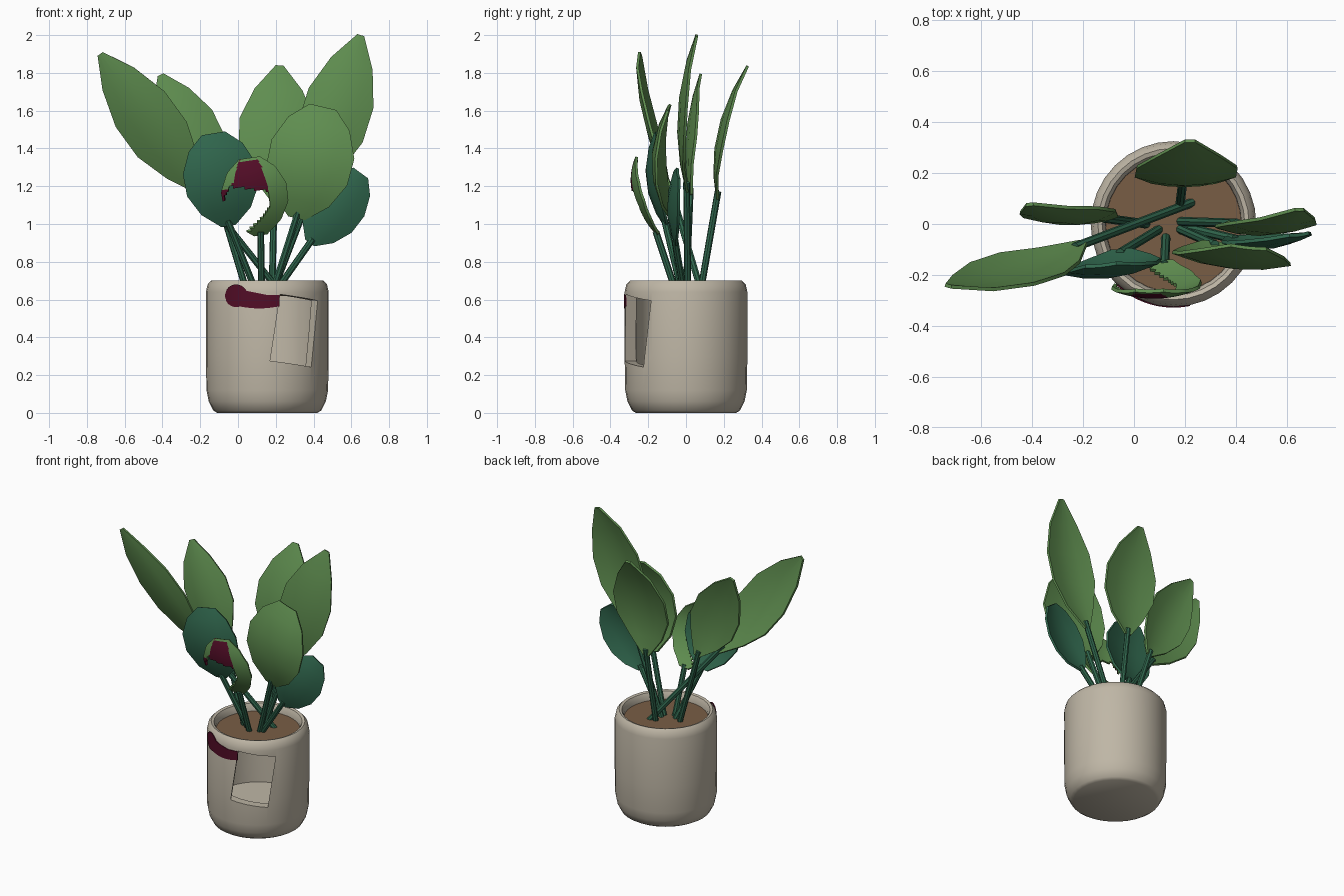
import bpy, bmesh, math
from mathutils import Vector

if "Cube" in bpy.data.objects:
    bpy.data.objects.remove(bpy.data.objects["Cube"])

CX, R = 0.155, 0.325  # pot centre and radius


def mat(name, rgb):
    m = bpy.data.materials.new(name)
    m.diffuse_color = (*rgb, 1)
    m.use_nodes = True
    m.node_tree.nodes["Principled BSDF"].inputs["Base Color"].default_value = m.diffuse_color
    return m


CREAM = mat("cream clay", (0.52, 0.47, 0.38))
SOIL = mat("brown soil", (0.19, 0.11, 0.06))
GREEN = mat("leaf green", (0.115, 0.27, 0.08))
TEAL = mat("dark leaf green", (0.03, 0.135, 0.075))
RED = mat("crimson", (0.085, 0.004, 0.02))


def make(name, verts, faces, mats, smooth=40):
    me = bpy.data.meshes.new(name)
    me.from_pydata(verts, [], faces)
    ob = bpy.data.objects.new(name, me)
    bpy.context.collection.objects.link(ob)
    for m in mats:
        me.materials.append(m)
    bm = bmesh.new()
    bm.from_mesh(me)
    bmesh.ops.recalc_face_normals(bm, faces=bm.faces)
    bm.to_mesh(me)
    bm.free()
    return ob


def smooth(ob, deg=40):
    bpy.ops.object.select_all(action='DESELECT')
    ob.select_set(True)
    bpy.context.view_layer.objects.active = ob
    bpy.ops.object.shade_smooth_by_angle(angle=math.radians(deg))


def lathe(name, profile, m, n=32):
    verts, faces = [], []
    for r, z in profile:
        for i in range(n):
            a = 2 * math.pi * i / n
            verts.append((CX + r * math.cos(a), r * math.sin(a), z))
    k = len(profile)
    for j in range(k - 1):
        for i in range(n):
            i2 = (i + 1) % n
            faces.append((j*n + i, j*n + i2, (j+1)*n + i2, (j+1)*n + i))
    faces += [tuple(range(n)), tuple(range((k-1)*n, k*n))]
    return make(name, verts, faces, [m])


# Pot: hollow, rounded rim and chamfered foot
pot = lathe("pot", [(0.265, 0), (0.285, 0.012), (0.31, 0.06), (0.322, 0.12), (R, 0.3),
                    (R, 0.64), (0.316, 0.68), (0.297, 0.70), (0.28, 0.695),
                    (0.267, 0.67), (0.265, 0.63), (0.265, 0.15)], CREAM)

# Tilted window broken out of the front right wall
yaw = math.radians(29)
bpy.ops.mesh.primitive_cube_add(size=1)
cut = bpy.context.object
cut.name = "window_cutter"
cut.scale = (0.24, 0.24, 0.355)
cut.rotation_euler = (0, math.radians(8), yaw)
cut.location = (CX + 0.3 * math.sin(yaw), -0.3 * math.cos(yaw), 0.435)
cut.hide_render = True
cut.hide_set(True)
mod = pot.modifiers.new("window", 'BOOLEAN')
mod.object = cut
mod.solver = 'EXACT'
bpy.context.view_layer.objects.active = pot
bpy.ops.object.modifier_apply(modifier="window")
bpy.data.objects.remove(cut)
smooth(pot)

# Soil disc
lathe("soil", [(0.268, 0.62), (0.268, 0.645)], SOIL)

# Crimson smear wrapped on the pot: round blob running into a band
verts, faces = [], []
N = 30
for i in range(N + 1):
    x = -0.07 + 0.29 * i / N
    blob = math.sqrt(max(0, 0.06**2 - (x + 0.01)**2))
    lo, hi = 0.62 - blob, 0.62 + blob
    if x > 0:
        top = 0.655 - 0.03 * min(1, x / 0.15)
        bot = 0.565 - 0.012 * math.sin(x * 14)
        lo, hi = (min(lo, bot), max(hi, top)) if blob else (bot, top)
    dx = x - CX
    for r in (R - 0.003, R + 0.003):
        y = -math.sqrt(r * r - dx * dx)
        verts += [(x, y, lo), (x, y, hi)]
for i in range(N):
    a, b = 4 * i, 4 * i + 4
    faces += [(a+2, b+2, b+3, a+3), (a, a+1, b+1, b), (a, b, b+2, a+2), (a+1, a+3, b+3, b+1)]
faces += [(0, 2, 3, 1), (4*N, 4*N+1, 4*N+3, 4*N+2)]
smooth(make("crimson_smear", verts, faces, [RED]))


# Leaves
POINTED = [(0, .12), (.18, .62), (.38, .97), (.6, .97), (.82, .62), (1, .1)]
BLUNT = [(0, .2), (.16, .68), (.38, .98), (.62, 1), (.85, .74), (1, .32)]


def interp(table, t):
    for (a, p), (b, q) in zip(table, table[1:]):
        if t <= b:
            return p + (q - p) * (t - a) / (b - a)
    return table[-1][1]


def leaf(name, base, mid_y, tip, half, shape, m, lean=0.0, ts=None, cols=4, cull=None, paint=None):
    base, tip = Vector(base), Vector(tip)
    axis = tip - base
    side = Vector((axis.z, 0, -axis.x)).normalized() + Vector((0, lean, 0))
    bow = mid_y - (base.y + tip.y) / 2
    ts = ts or [t for t, _ in shape]
    verts, faces = [], []
    for t in ts:
        w = half * interp(shape, t)
        for c in range(cols + 1):
            s = 2 * c / cols - 1
            p = base + axis * t + side * (w * s)
            p.y += bow * 4 * t * (1 - t) + 0.035 * (s * w / half) ** 2
            verts.append(p)
    n = cols + 1
    for j in range(len(ts) - 1):
        for c in range(cols):
            f = (j*n + c, j*n + c + 1, (j+1)*n + c + 1, (j+1)*n + c)
            mid = sum((verts[i] for i in f), Vector()) / 4
            if not (cull and cull(mid.x, mid.z)):
                faces.append(f)
    ob = make(name, verts, faces, [m, RED])
    bm = bmesh.new()
    bm.from_mesh(ob.data)
    bmesh.ops.delete(bm, geom=[v for v in bm.verts if not v.link_faces], context='VERTS')
    bmesh.ops.solidify(bm, geom=bm.faces[:], thickness=0.014)
    bmesh.ops.recalc_face_normals(bm, faces=bm.faces)
    for f in bm.faces:
        c = f.calc_center_median()
        if paint and f.normal.y < -0.2 and paint(c.x, c.z):
            f.material_index = 1
    bm.to_mesh(ob.data)
    bm.free()
    smooth(ob)


def stem(name, a, b, r=0.018, n=8):
    a, b = Vector(a), Vector(b)
    q = (b - a).to_track_quat('Z', 'Y')
    verts = []
    for p in (a, b):
        for i in range(n):
            t = 2 * math.pi * i / n
            verts.append(p + q @ Vector((r * math.cos(t), r * math.sin(t), 0)))
    faces = [(i, (i+1) % n, n + (i+1) % n, n + i) for i in range(n)]
    faces += [tuple(range(n)), tuple(range(n, 2*n))]
    smooth(make(name, verts, faces, [TEAL]))


# name, stem foot (x, y), leaf base, middle y, tip, half width, outline, colour, lean
LEAVES = [
    ("far_left", (.23, .085), (-.20, -.08, 1.17), -.22, (-.73, -.25, 1.90), .165, POINTED, GREEN, -.25),
    ("back_left", (.05, .0), (-.10, .02, 1.15), .0, (-.41, .07, 1.79), .17, POINTED, GREEN, .1),
    ("back", (.18, .075), (.19, .16, 1.13), .165, (.22, .32, 1.84), .205, POINTED, GREEN, 0),
    ("far_right", (.18, .01), (.39, .0, 1.17), -.045, (.65, .05, 2.0), .185, POINTED, GREEN, 0),
    ("front_right", (.18, -.02), (.31, -.08, 1.03), -.18, (.45, -.1, 1.62), .225, BLUNT, GREEN, -.1),
    ("low_left", (.1, -.02), (-.05, -.11, .99), -.21, (-.13, -.17, 1.48), .195, BLUNT, TEAL, .1),
    ("low_right", (.19, -.01), (.38, -.06, .90), -.1, (.65, -.05, 1.27), .15, BLUNT, TEAL, .1),
]
for name, foot, base, my, tip, half, shape, m, lean in LEAVES:
    leaf(name + "_leaf", base, my, tip, half, shape, m, lean)
    stem(name + "_stem", (*foot, 0.63), Vector(base) + (Vector(tip) - Vector(base)) * 0.06)


# Torn front leaf: bitten away at lower left, crimson on its upper half
def bite(x, z):
    return (z < 1.185 - 0.12 * (x - 0.06) and x > -0.05 - 0.4 * (1.19 - z)
            and x < 0.165 - 1.6 * max(0, 1.09 - z) ** 1.5 - 0.25 * max(0, 1.09 - z)) \
        or (z < 1.09 and x < 0.04)


def stain(x, z):
    patch = z < 1.335 and abs(x - 0.06) < 0.055 + 0.3 * max(0, 1.33 - z) and x > -0.04 and z > 1.15
    return (patch and x < 0.165) or (x < -0.05 and z < 1.18)


leaf("torn_leaf", (.12, -.15, .94), -.28, (.06, -.27, 1.35), .175, BLUNT, GREEN, 0,
     ts=[i / 28 for i in range(29)], cols=28, cull=bite, paint=stain)
stem("torn_stem", (.125, -.05, .63), (.12, -.16, .96))
